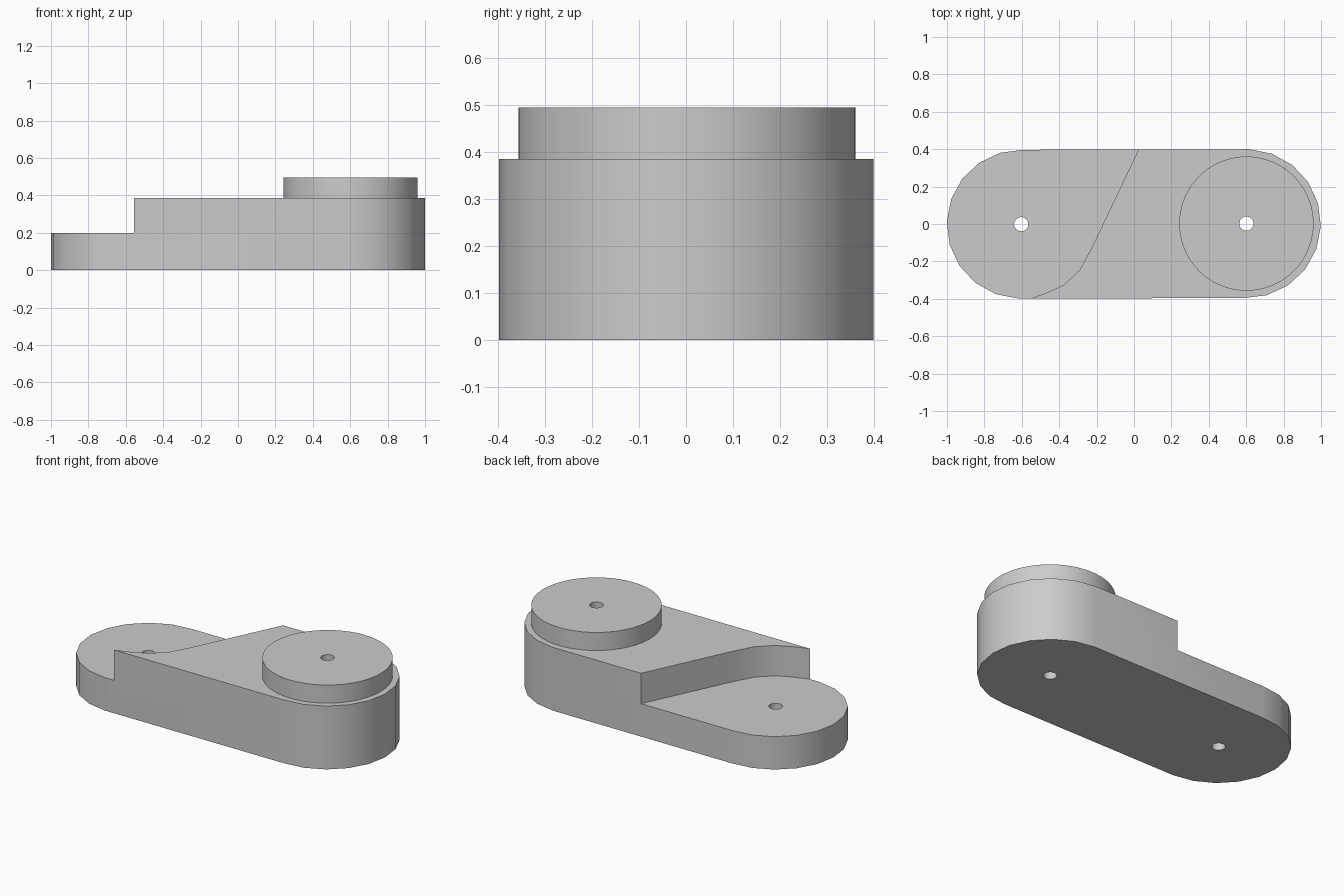
import bpy
import bmesh
from math import sin, cos, radians

cube = bpy.data.objects.get("Cube")
if cube:
    bpy.data.objects.remove(cube, do_unlink=True)

LEFT_END, RIGHT_END = (-0.603, -0.001), (0.601, 0.002)
BODY_R, BOSS_R, HOLE_R = 0.398, 0.359, 0.038
LOW_TOP, BODY_TOP, BOSS_TOP = 0.2, 0.385, 0.495

grey = bpy.data.materials.new("plain grey")
grey.use_nodes = True
grey.diffuse_color = (0.6, 0.6, 0.6, 1)
grey.node_tree.nodes["Principled BSDF"].inputs["Base Color"].default_value = (0.6, 0.6, 0.6, 1)


def arc(centre, radius, start, step, count):
    """Points on a circle, angles in degrees."""
    angles = [radians(start + step * i) for i in range(count)]
    return [(centre[0] + radius * cos(a), centre[1] + radius * sin(a)) for a in angles]


def prism(name, outline, bottom, top):
    """Extrude a flat outline into a closed solid."""
    bm = bmesh.new()
    base = bm.faces.new([bm.verts.new((x, y, bottom)) for x, y in outline])
    moved = bmesh.ops.extrude_face_region(bm, geom=[base], use_keep_orig=True)
    verts = [g for g in moved["geom"] if isinstance(g, bmesh.types.BMVert)]
    bmesh.ops.translate(bm, verts=verts, vec=(0, 0, top - bottom))
    bmesh.ops.recalc_face_normals(bm, faces=bm.faces)
    mesh = bpy.data.meshes.new(name)
    bm.to_mesh(mesh)
    bm.free()
    mesh.materials.append(grey)
    obj = bpy.data.objects.new(name, mesh)
    bpy.context.collection.objects.link(obj)
    return obj


def combine(target, tool, operation):
    """Apply a boolean, then discard the tool solid."""
    mod = target.modifiers.new(operation.lower(), 'BOOLEAN')
    mod.operation = operation
    mod.solver = 'EXACT'
    mod.object = tool
    bpy.context.view_layer.objects.active = target
    bpy.ops.object.modifier_apply(modifier=mod.name)
    bpy.data.objects.remove(tool, do_unlink=True)


# Arm body: long plate with faceted round ends
outline = arc(RIGHT_END, BODY_R, -92, 18, 11) + arc(LEFT_END, BODY_R, 88, 18, 11)
arm = prism("arm_body", outline, 0, BODY_TOP)

# Lowered end, bounded by a straight and then curved step
step_edge = [(0.072, 0.5), (0.025, 0.4), (-0.17, -0.01), (-0.225, -0.125), (-0.29, -0.245),
             (-0.375, -0.325), (-0.46, -0.365), (-0.545, -0.395), (-0.65, -0.43)]
step = prism("step_cutter", step_edge + [(-1.2, -0.5), (-1.2, 0.5)], LOW_TOP, 0.7)
combine(arm, step, 'DIFFERENCE')

# Round boss on the tall end
combine(arm, prism("boss", arc(RIGHT_END, BOSS_R, 0, 5, 72), 0.3, BOSS_TOP), 'UNION')

# Pin holes through both ends
for centre in (LEFT_END, RIGHT_END):
    combine(arm, prism("hole_cutter", arc(centre, HOLE_R, 0, 15, 24), -0.1, 0.7), 'DIFFERENCE')

# Smooth round walls, crisp rims
bpy.ops.object.select_all(action='DESELECT')
arm.select_set(True)
bpy.context.view_layer.objects.active = arm
bpy.ops.object.shade_smooth_by_angle(angle=radians(30))
